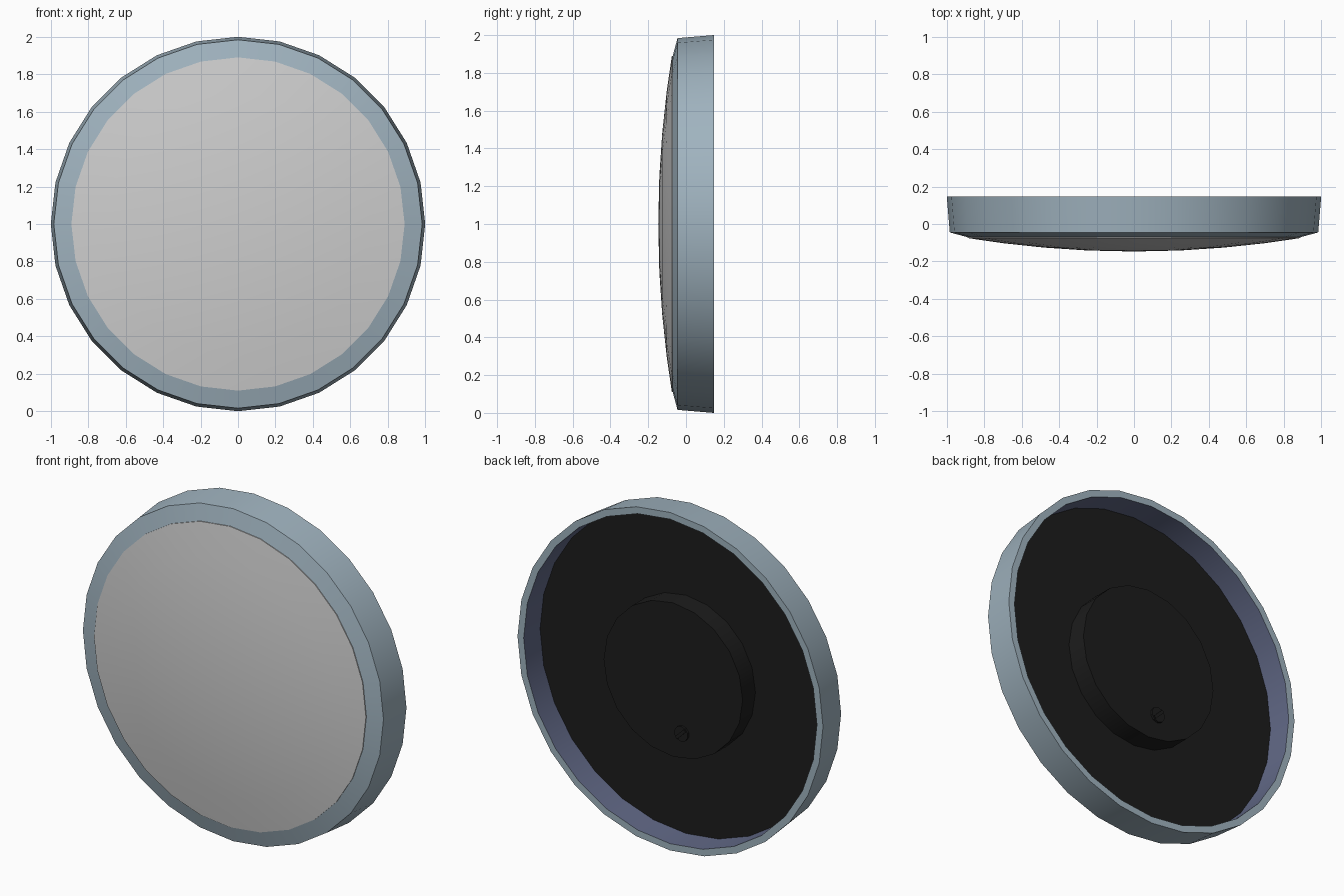
import bpy, bmesh, math

if "Cube" in bpy.data.objects:
    bpy.data.objects.remove(bpy.data.objects["Cube"])


def material(name, rgb):
    m = bpy.data.materials.new(name)
    m.diffuse_color = (*rgb, 1.0)
    m.use_nodes = True
    m.node_tree.nodes["Principled BSDF"].inputs["Base Color"].default_value = m.diffuse_color
    return m


BLUE = material("blue grey rim", (0.35, 0.45, 0.52))
INNER = material("slate inner wall", (0.12, 0.14, 0.24))
GLASS = material("pale grey lens", (0.62, 0.62, 0.62))
BLACK = material("black backing", (0.012, 0.012, 0.012))


def revolve(name, profile, sides, mats, closed=False, cx=0.0, cz=1.0, rule=None):
    """Spin (radius, y) points around an axis parallel to y; radius 0 makes a pole."""
    bm = bmesh.new()
    rings = []
    for r, y in profile:
        if r == 0:
            rings.append([bm.verts.new((cx, y, cz))] * sides)
        else:
            rings.append([bm.verts.new((cx + r * math.sin(2 * math.pi * i / sides), y,
                                        cz + r * math.cos(2 * math.pi * i / sides)))
                          for i in range(sides)])
    n = len(rings)
    for k in range(n if closed else n - 1):
        a, b = rings[k], rings[(k + 1) % n]
        for i in range(sides):
            j = (i + 1) % sides
            quad = list(dict.fromkeys((a[i], a[j], b[j], b[i])))
            f = bm.faces.new(quad)
            f.material_index = rule(k) if rule else 0
    bmesh.ops.recalc_face_normals(bm, faces=bm.faces)
    me = bpy.data.meshes.new(name)
    bm.to_mesh(me)
    bm.free()
    for m in mats:
        me.materials.append(m)
    ob = bpy.data.objects.new(name, me)
    bpy.context.collection.objects.link(ob)
    bpy.ops.object.select_all(action='DESELECT')
    ob.select_set(True)
    bpy.context.view_layer.objects.active = ob
    bpy.ops.object.shade_smooth_by_angle(angle=math.radians(30))
    return ob


# Rim: flared outer wall, bevelled front lip, slate inner wall
revolve("rim", [(0.88, -0.073), (0.984, -0.045), (1.0, 0.147), (0.96, 0.147),
                (0.955, -0.01), (0.88, -0.03)], 28, [BLUE, INNER], closed=True,
        rule=lambda k: 1 if k in (3, 4) else 0)

# Domed front lens
dome = [(r, -0.147 + 0.072 * (r / 0.89) ** 2) for r in (0, 0.25, 0.48, 0.7, 0.89)]
revolve("front_lens", dome + [(0.89, -0.05), (0, -0.05)], 28, [GLASS])

# Backing plate, central boss and small screw
revolve("backing_plate", [(0, -0.02), (0.957, -0.02), (0.957, 0.0), (0, 0.0)], 28, [BLACK])
revolve("central_boss", [(0, -0.01), (0.455, -0.01), (0.455, 0.12), (0, 0.12)], 20, [BLACK])
revolve("screw", [(0, 0.11), (0.045, 0.11), (0.045, 0.132), (0, 0.132)], 10, [BLACK],
        cx=-0.06, cz=0.70)

# Diagonal ridge across the screw head
bpy.ops.mesh.primitive_cube_add(size=1, location=(-0.06, 0.133, 0.70),
                                rotation=(0, math.radians(45), 0))
ridge = bpy.context.object
ridge.name = "screw_ridge"
ridge.scale = (0.08, 0.012, 0.018)
ridge.data.materials.append(BLACK)
